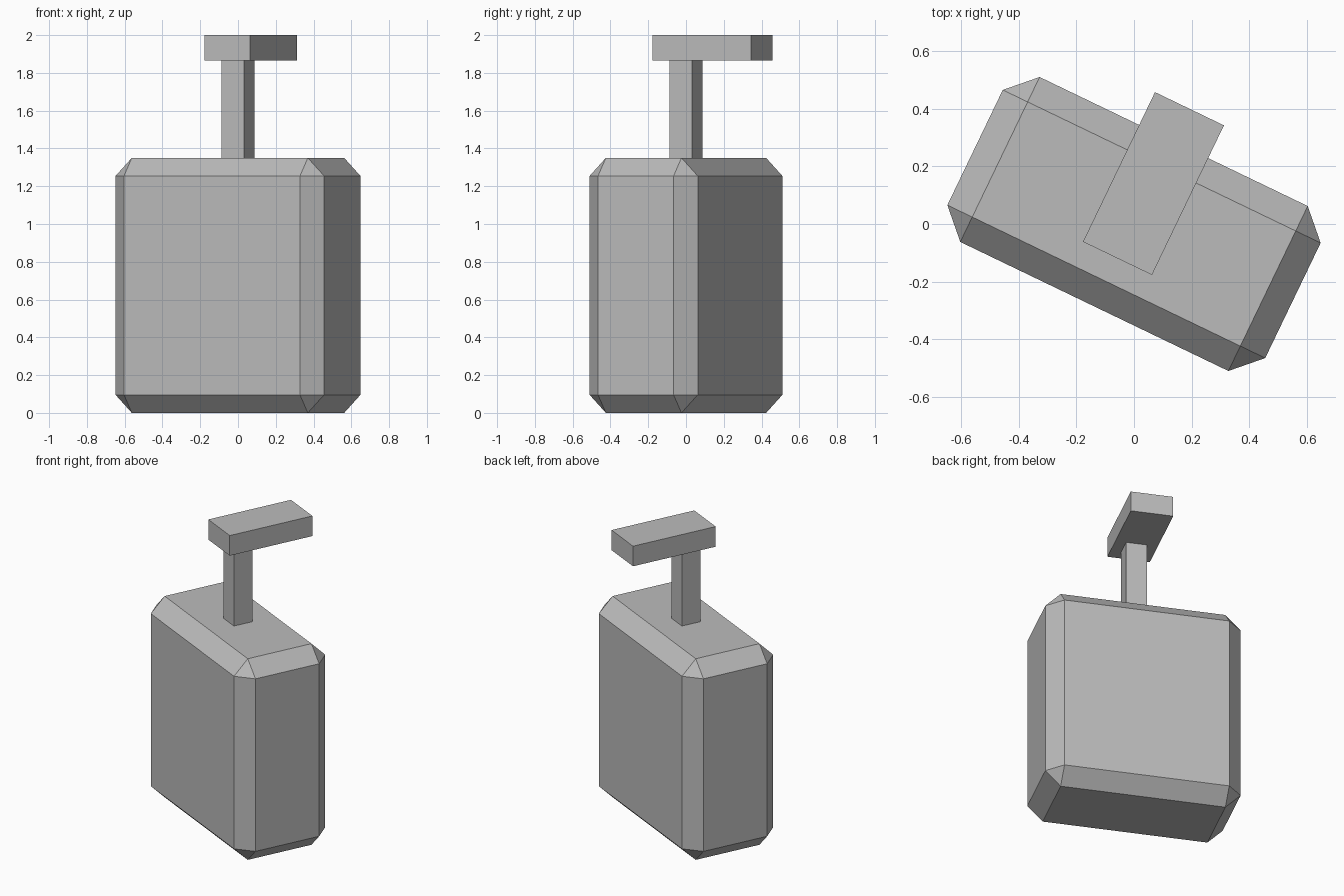
import bpy
import math
from mathutils import Matrix, Vector

old = bpy.data.objects.get("Cube")
if old:
    bpy.data.objects.remove(old, do_unlink=True)

# One plain grey for everything
GREY = (0.5, 0.5, 0.5, 1.0)
grey = bpy.data.materials.new("plain_grey")
grey.use_nodes = True
grey.diffuse_color = GREY
grey.node_tree.nodes["Principled BSDF"].inputs["Base Color"].default_value = GREY

# The whole model is turned about the vertical axis
TURN = Matrix.Rotation(math.radians(-25.7), 4, "Z")


def block(name, size, y, bottom, bevel=0.0):
    """Flat-sided box standing at height 'bottom', offset along the turned y axis."""
    centre = TURN @ Vector((0, y, bottom + size[2] / 2))
    bpy.ops.mesh.primitive_cube_add(size=1, location=centre)
    obj = bpy.context.object
    obj.name = name
    obj.data.transform(Matrix.Diagonal((*size, 1)))
    obj.rotation_euler = TURN.to_euler()
    obj.data.materials.append(grey)
    if bevel:
        mod = obj.modifiers.new("chamfer", "BEVEL")
        mod.width = bevel
        mod.segments = 1
    return obj


# Chamfered body, square stem and overhanging top bar
block("body", (1.226, 0.636, 1.35), 0, 0, bevel=0.096)
block("stem", (0.131, 0.131, 0.525), 0, 1.345)
block("top_bar", (0.266, 0.577, 0.135), 0.156, 1.865)
